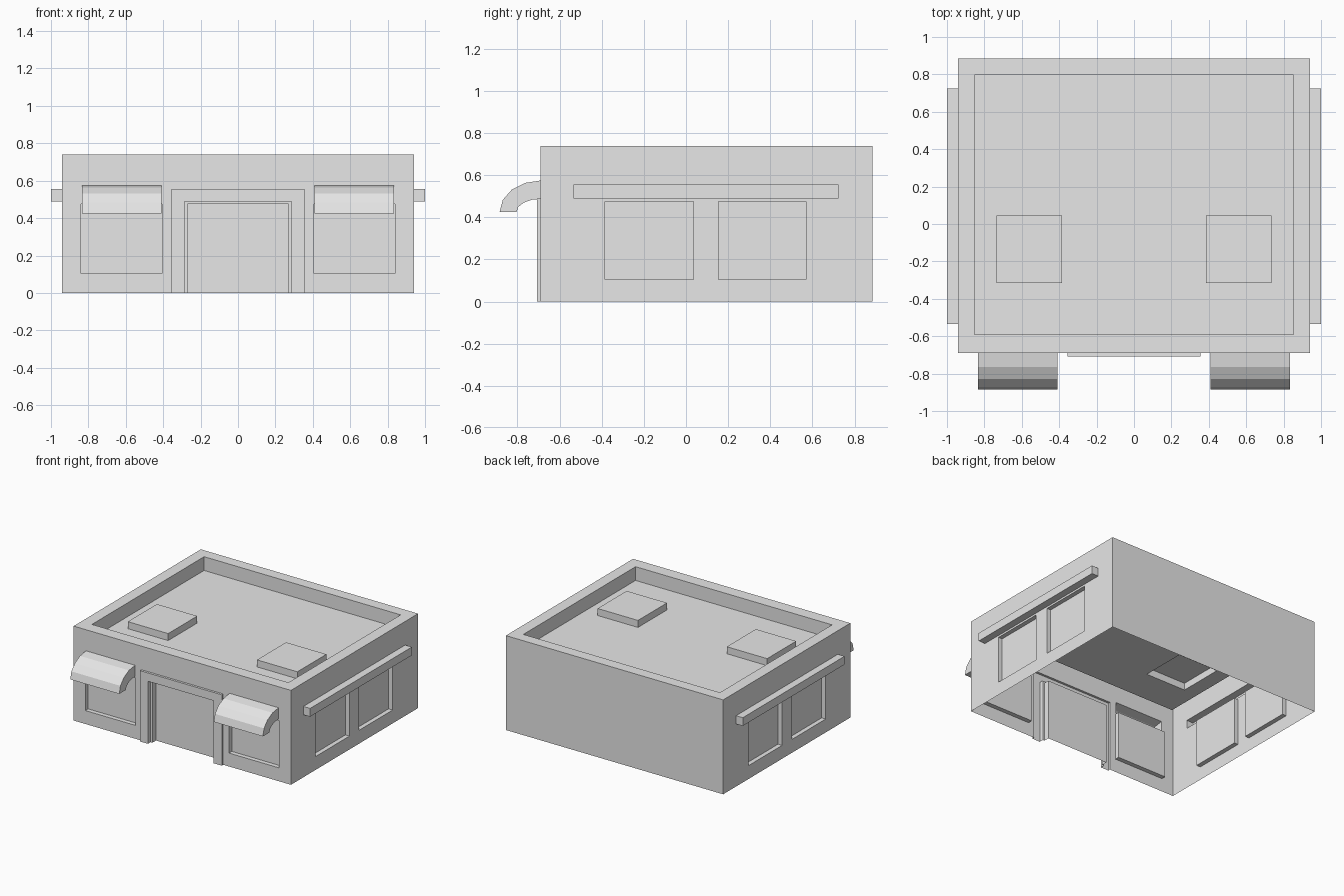
import bpy, bmesh, math
from mathutils import Vector

cube = bpy.data.objects.get("Cube")
if cube:
    bpy.data.objects.remove(cube, do_unlink=True)

grey = bpy.data.materials.new("plain_grey")
grey.use_nodes = True
grey.diffuse_color = (0.8, 0.8, 0.8, 1)
grey.node_tree.nodes["Principled BSDF"].inputs["Base Color"].default_value = (0.8, 0.8, 0.8, 1)

X, Y, Z = Vector((1, 0, 0)), Vector((0, 1, 0)), Vector((0, 0, 1))
HALF_X, FRONT, BACK, TOP = 0.942, -0.69, 0.885, 0.74


def quad(bm, points, facing):
    """Add a face that looks towards the given direction."""
    face = bm.faces.new([bm.verts.new(p) for p in points])
    face.normal_update()
    if face.normal.dot(facing) < 0:
        face.normal_flip()


def finish(bm, name):
    bmesh.ops.remove_doubles(bm, verts=bm.verts[:], dist=0.0005)
    mesh = bpy.data.meshes.new(name)
    bm.to_mesh(mesh)
    bm.free()
    mesh.materials.append(grey)
    obj = bpy.data.objects.new(name, mesh)
    bpy.context.collection.objects.link(obj)
    return obj


def relief(name, u, v, n, rects):
    """Thin sheet with stepped rectangles (u0, u1, v0, v1, height along n).
    Later rectangles override earlier ones; height None leaves a hole."""
    us = sorted({c for r in rects for c in r[:2]})
    vs = sorted({c for r in rects for c in r[2:4]})

    def height(i, j):
        a, b = (us[i] + us[i + 1]) / 2, (vs[j] + vs[j + 1]) / 2
        return [r[4] for r in rects if r[0] < a < r[1] and r[2] < b < r[3]][-1]

    def at(a, b, h):
        return u * a + v * b + n * h

    bm = bmesh.new()
    for i in range(len(us) - 1):
        for j in range(len(vs) - 1):
            h = height(i, j)
            if h is None:
                continue
            a0, a1, b0, b1 = us[i], us[i + 1], vs[j], vs[j + 1]
            quad(bm, [at(a0, b0, h), at(a1, b0, h), at(a1, b1, h), at(a0, b1, h)], n)
            # Risers to the next cell along each axis
            for step, p, q, ok in ((u, (a1, b0), (a1, b1), i + 2 < len(us)),
                                   (v, (a0, b1), (a1, b1), j + 2 < len(vs))):
                if not ok:
                    continue
                k = height(i + 1, j) if step is u else height(i, j + 1)
                if k is not None and k != h:
                    quad(bm, [at(*p, h), at(*q, h), at(*q, k), at(*p, k)],
                         step if h > k else -step)
    return finish(bm, name)


# Front wall: stepped doorway, two windows, openings behind the awnings
front = -FRONT
front_rects = [(-HALF_X, HALF_X, 0, TOP, front),
               (-0.355, 0.355, 0, 0.555, front + 0.018),
               (-0.285, 0.285, 0, 0.49, front - 0.015),
               (-0.27, 0.27, 0, 0.475, front - 0.06)]
for a, b in ((0.405, 0.84), (-0.84, -0.405)):
    front_rects.append((a, b, 0.105, 0.475, front - 0.035))
    front_rects.append((a + 0.005, b - 0.005, 0.488, 0.575, None))
relief("front_wall", X, Z, -Y, front_rects)

# Side walls: two windows under a long ledge
side_rects = [(FRONT, BACK, 0, TOP, HALF_X),
              (-0.385, 0.035, 0.105, 0.475, HALF_X - 0.035),
              (0.155, 0.57, 0.105, 0.475, HALF_X - 0.035),
              (-0.535, 0.725, 0.49, 0.555, 1.0)]
relief("left_wall", Y, Z, X, side_rects)
relief("right_wall", Y, Z, -X, side_rects)

# Back wall
relief("back_wall", X, Z, Y, [(-HALF_X, HALF_X, 0, TOP, BACK)])

# Roof: parapet, sunken deck, two raised hatches
relief("roof", X, Y, Z, [(-HALF_X, HALF_X, FRONT, BACK, TOP),
                         (-0.852, 0.852, -0.592, 0.797, 0.632),
                         (0.385, 0.735, -0.315, 0.045, 0.687),
                         (-0.735, -0.385, -0.315, 0.045, 0.687)])


# Awnings: quarter-round hoods over the front windows
def awning(name, x0, x1, segments=4):
    def arc(ry, rz):
        angles = [math.pi / 2 * i / segments for i in range(segments + 1)]
        return [Vector((0, FRONT - ry * math.sin(t), 0.425 + rz * math.cos(t))) for t in angles]

    outer, inner = arc(0.195, 0.15), arc(0.115, 0.063)
    left, right = X * x0, X * x1
    bm = bmesh.new()

    def strip(p, q, facing):
        quad(bm, [p + left, q + left, q + right, p + right], facing)

    for i in range(segments):
        o, p, r, s = outer[i], outer[i + 1], inner[i], inner[i + 1]
        strip(o, p, Z - Y)
        strip(r, s, Y - Z)
        for end, facing in ((left, -X), (right, X)):
            quad(bm, [o + end, p + end, s + end, r + end], facing)
    strip(outer[-1], inner[-1], -Z)
    finish(bm, name)


awning("left_awning", 0.41, 0.835)
awning("right_awning", -0.835, -0.41)
